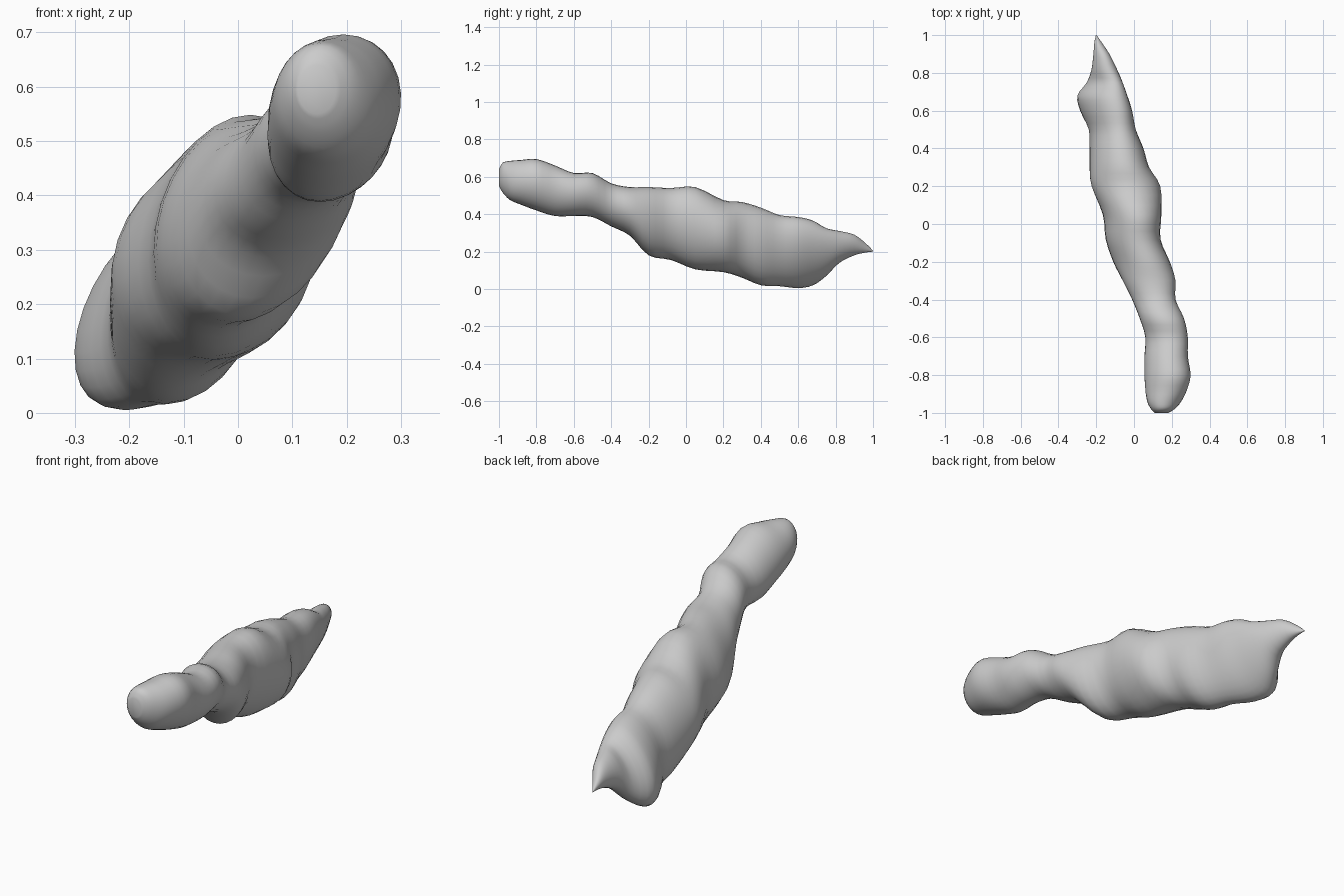
import bpy, bmesh, math

# Cross-sections: y, x min, x max, z min, z max, sideways lean of the top
SECTIONS = [
    (-1.00, 0.11, 0.18, 0.55, 0.64, 0.0),
    (-0.98, 0.09, 0.215, 0.515, 0.675, 0.0),
    (-0.94, 0.07, 0.25, 0.475, 0.685, 0.0),
    (-0.88, 0.06, 0.28, 0.45, 0.69, 0.01),
    (-0.80, 0.055, 0.30, 0.42, 0.695, 0.02),
    (-0.70, 0.055, 0.285, 0.39, 0.66, 0.02),
    (-0.60, 0.06, 0.285, 0.39, 0.62, 0.02),
    (-0.50, 0.03, 0.265, 0.385, 0.62, 0.02),
    (-0.40, -0.01, 0.22, 0.335, 0.565, 0.02),
    (-0.30, -0.06, 0.22, 0.285, 0.545, 0.02),
    (-0.20, -0.11, 0.19, 0.18, 0.545, 0.03),
    (-0.08, -0.15, 0.14, 0.155, 0.54, 0.03),
    (0.05, -0.165, 0.145, 0.105, 0.545, 0.03),
    (0.20, -0.225, 0.14, 0.09, 0.475, 0.02),
    (0.30, -0.235, 0.08, 0.06, 0.465, 0.03),
    (0.40, -0.235, 0.05, 0.02, 0.435, 0.03),
    (0.50, -0.24, 0.01, 0.015, 0.395, 0.04),
    (0.60, -0.285, -0.01, 0.005, 0.385, 0.06),
    (0.68, -0.30, -0.035, 0.02, 0.365, 0.065),
    (0.75, -0.25, -0.06, 0.07, 0.325, 0.05),
    (0.82, -0.225, -0.09, 0.14, 0.31, 0.02),
    (0.90, -0.215, -0.13, 0.18, 0.29, 0.01),
    (0.96, -0.21, -0.17, 0.195, 0.245, 0.0),
    (1.00, -0.202, -0.198, 0.20, 0.205, 0.0),
]
SIDES = 28
STEPS = 3


def spline(a, b, c, d, t):
    """Catmull-Rom blend of four sections."""
    return [0.5 * (2 * q + (r - p) * t + (2 * p - 5 * q + 4 * r - s) * t * t
                   + (3 * q - p - 3 * r + s) * t ** 3)
            for p, q, r, s in zip(a, b, c, d)]


def ring(bm, s):
    """Leaning oval filling the given x and z limits."""
    y, x0, x1, z0, z1, lean = s
    cx, cz, half, b = (x0 + x1) / 2, (z0 + z1) / 2, (x1 - x0) / 2, (z1 - z0) / 2
    a = math.sqrt(max(half * half - lean * lean, 1e-8))
    verts = []
    for i in range(SIDES):
        t = 2 * math.pi * i / SIDES
        verts.append(bm.verts.new((cx + a * math.cos(t) + lean * math.sin(t),
                                   y, cz + b * math.sin(t))))
    return verts


# Lumpy body: oval sections lofted from the rounded head to the pointed tail
bm = bmesh.new()
rings = []
last = len(SECTIONS) - 1
for k in range(last):
    four = [SECTIONS[min(max(k + j, 0), last)] for j in (-1, 0, 1, 2)]
    for n in range(STEPS):
        rings.append(ring(bm, spline(*four, n / STEPS)))
rings.append(ring(bm, SECTIONS[-1]))

for r0, r1 in zip(rings, rings[1:]):
    for i in range(SIDES):
        j = (i + 1) % SIDES
        bm.faces.new((r0[i], r0[j], r1[j], r1[i]))
bm.faces.new(rings[0])
bm.faces.new(rings[-1])
bmesh.ops.recalc_face_normals(bm, faces=bm.faces)
for f in bm.faces:
    f.smooth = True

mesh = bpy.data.meshes.new("lumpy_body")
bm.to_mesh(mesh)
bm.free()
body = bpy.data.objects.new("lumpy_body", mesh)
bpy.context.collection.objects.link(body)
